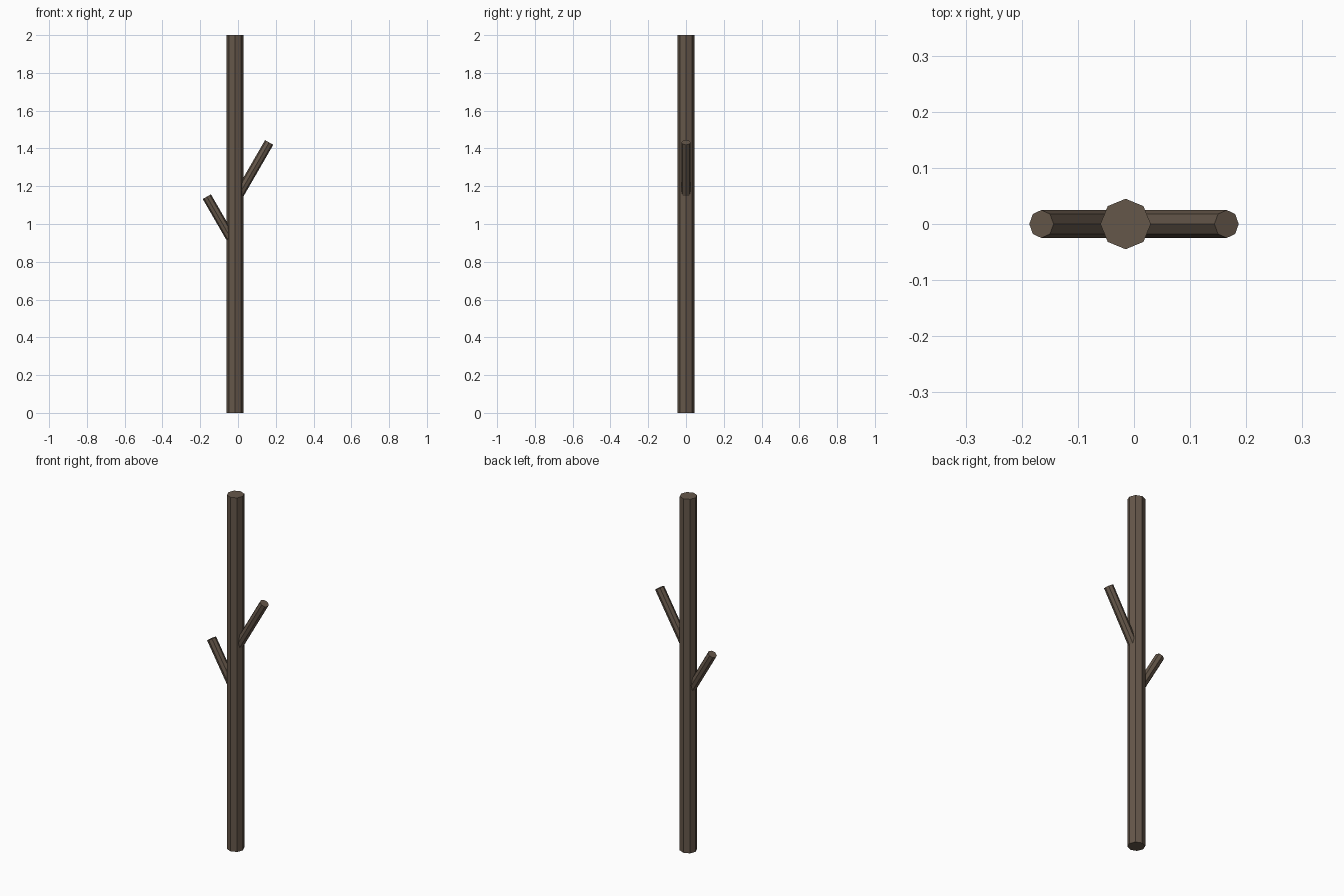
import bpy
import math
from mathutils import Vector, Matrix

if "Cube" in bpy.data.objects:
    bpy.data.objects.remove(bpy.data.objects["Cube"])

bark = bpy.data.materials.new("brown_bark")
bark.diffuse_color = (0.130, 0.095, 0.068, 1)
bark.use_nodes = True
bark.node_tree.nodes["Principled BSDF"].inputs["Base Color"].default_value = bark.diffuse_color
TRUNK_X = -0.015


def limb(name, base, radius, length, tilt):
    """Flat-shaded octagonal rod growing from base, leaning in x by tilt degrees."""
    bpy.ops.mesh.primitive_cylinder_add(vertices=8, radius=radius, depth=length)
    ob = bpy.context.object
    ob.name = name
    ob.data.transform(Matrix.Translation((0, 0, length / 2)))  # origin at the base
    ob.location = Vector(base)
    ob.rotation_euler = (0, math.radians(tilt), 0)
    ob.data.materials.append(bark)
    return ob


# Upright trunk
limb("trunk", (TRUNK_X, 0, 0), 0.045, 2.0, 0)
# Two side branches, rooted in the trunk's core
limb("right_branch", (TRUNK_X, 0, 1.12), 0.025, 0.36, 30)
limb("left_branch", (TRUNK_X, 0, 0.885), 0.025, 0.30, -30)
